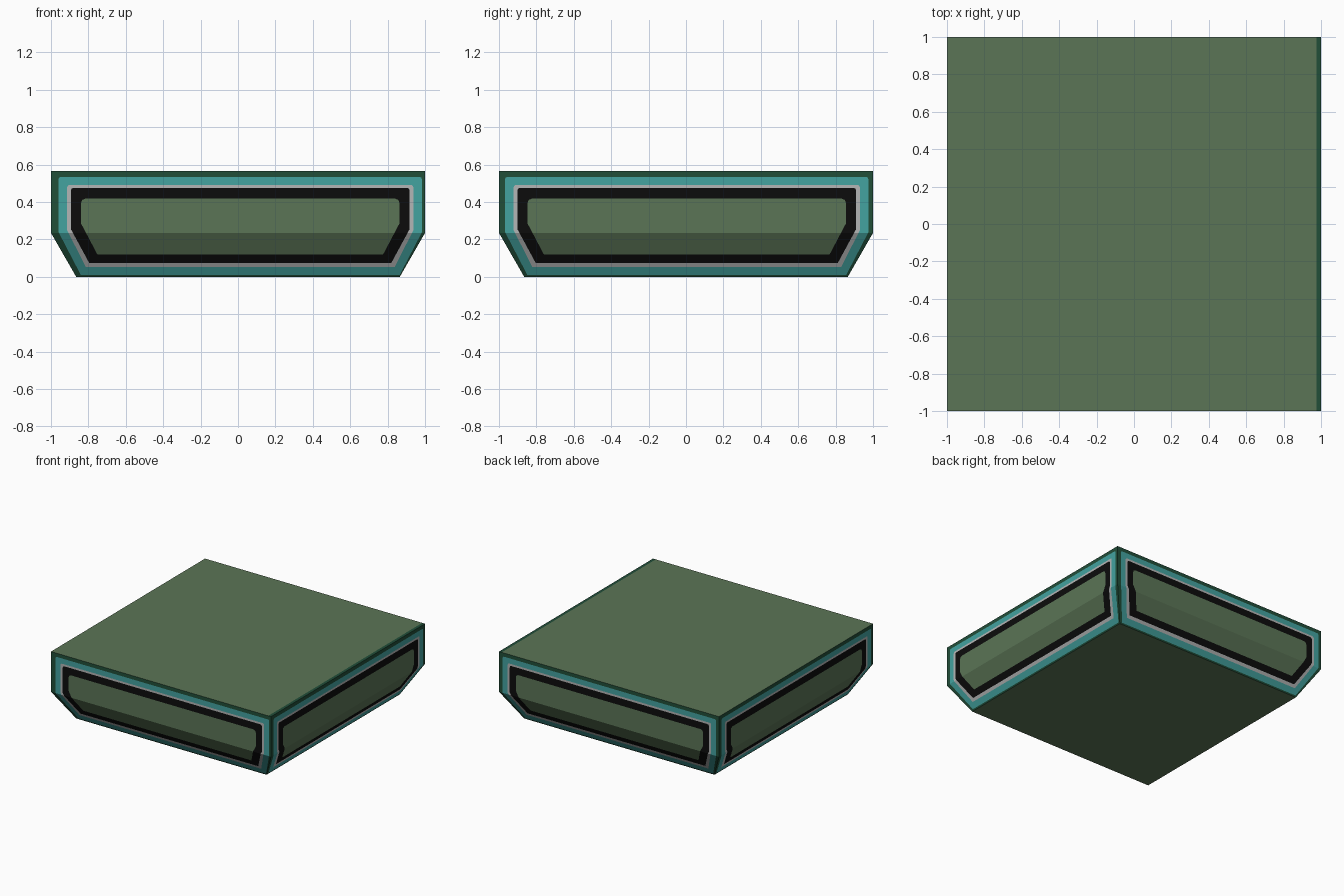
import bpy, bmesh, math
from mathutils import Matrix, Vector

if "Cube" in bpy.data.objects:
    bpy.data.objects.remove(bpy.data.objects["Cube"])

TOP, FOLD, FOOT = 0.565, 0.235, 0.865   # top height, bend height, half width at floor

def material(name, srgb):
    m = bpy.data.materials.new(name)
    lin = [((c / 255 + 0.055) / 1.055) ** 2.4 if c > 10 else c / 255 / 12.92 for c in srgb]
    m.diffuse_color = (*lin, 1)
    m.use_nodes = True
    m.node_tree.nodes["Principled BSDF"].inputs["Base Color"].default_value = m.diffuse_color
    return m

MATS = [material("dark green", (33, 78, 57)), material("teal", (67, 163, 160)),
        material("light grey", (180, 182, 182)), material("black", (12, 12, 12)),
        material("moss green", (91, 117, 86))]

def finish(name, bm):
    bm.normal_update()
    me = bpy.data.meshes.new(name)
    bm.to_mesh(me)
    bm.free()
    for m in MATS:
        me.materials.append(m)
    ob = bpy.data.objects.new(name, me)
    bpy.context.collection.objects.link(ob)

def outline(half, top, kink, foot, bottom, r, shift):
    """Six points per half: rounded top corner, kink, bend line, bottom corner."""
    if kink > FOLD:
        t = (kink - FOLD) / (kink - bottom)
        bend = half + (foot - half) * t
    else:
        bend = half
    side = [(half - r, top), (half - 0.3 * r, top - 0.3 * r), (half, top - r),
            (half, max(kink, FOLD + 0.004)), (bend, FOLD), (foot, bottom)]
    pts = [(-x, z) for x, z in side] + [(x, z) for x, z in reversed(side)]
    return [(x + shift, z) for x, z in pts]

def place(u, z):
    """Put a front-view point on the upright or sloping part of the side."""
    y = -1 + max(0, FOLD - z) * (1 - FOOT) / FOLD
    return Vector((u, y, z))

# half width, top, kink height, half width at bottom, bottom, corner size
LEVELS = [(1.0, TOP, FOLD, FOOT, 0.0, 0.0001),
          (0.971, 0.535, 0.238, 0.853, 0.011, 0.012),
          (0.925, 0.492, 0.248, 0.826, 0.053, 0.012),
          (0.906, 0.476, 0.256, 0.808, 0.075, 0.014),
          (0.851, 0.418, 0.285, 0.764, 0.12, 0.022)]

# four banded sides, each wrapped over the bend
for k, (name, shift) in enumerate([("front", 0.012), ("right", 0.004), ("back", 0.004), ("left", 0.004)]):
    bm = bmesh.new()
    rot = Matrix.Rotation(k * math.pi / 2, 3, 'Z')
    rings = []
    for i, lv in enumerate(LEVELS):
        pts = outline(*lv, shift if i else 0)
        rings.append([bm.verts.new(rot @ place(*p)) for p in pts])
    n = len(rings[0])
    for i in range(len(rings) - 1):
        a, b = rings[i], rings[i + 1]
        for j in range(n):
            q = (j + 1) % n
            bm.faces.new((a[j], a[q], b[q], b[j])).material_index = i
    c = rings[-1]
    bm.faces.new(c[:5] + c[7:]).material_index = 4   # upright centre
    bm.faces.new(c[4:8]).material_index = 4          # sloping centre
    finish(name + "_side", bm)

# flat top with a dark strip along the right edge, and the underside
def sheet(name, z, x0, x1, y, mat, up):
    bm = bmesh.new()
    vs = [bm.verts.new((x, yy, z)) for x, yy in ((x0, -y), (x1, -y), (x1, y), (x0, y))]
    bm.faces.new(vs if up else vs[::-1]).material_index = mat
    finish(name, bm)

sheet("top", TOP, -1, 0.975, 1, 4, True)
sheet("top_edge_strip", TOP, 0.975, 1, 1, 0, True)
sheet("underside", 0, -FOOT, FOOT, FOOT, 4, False)
